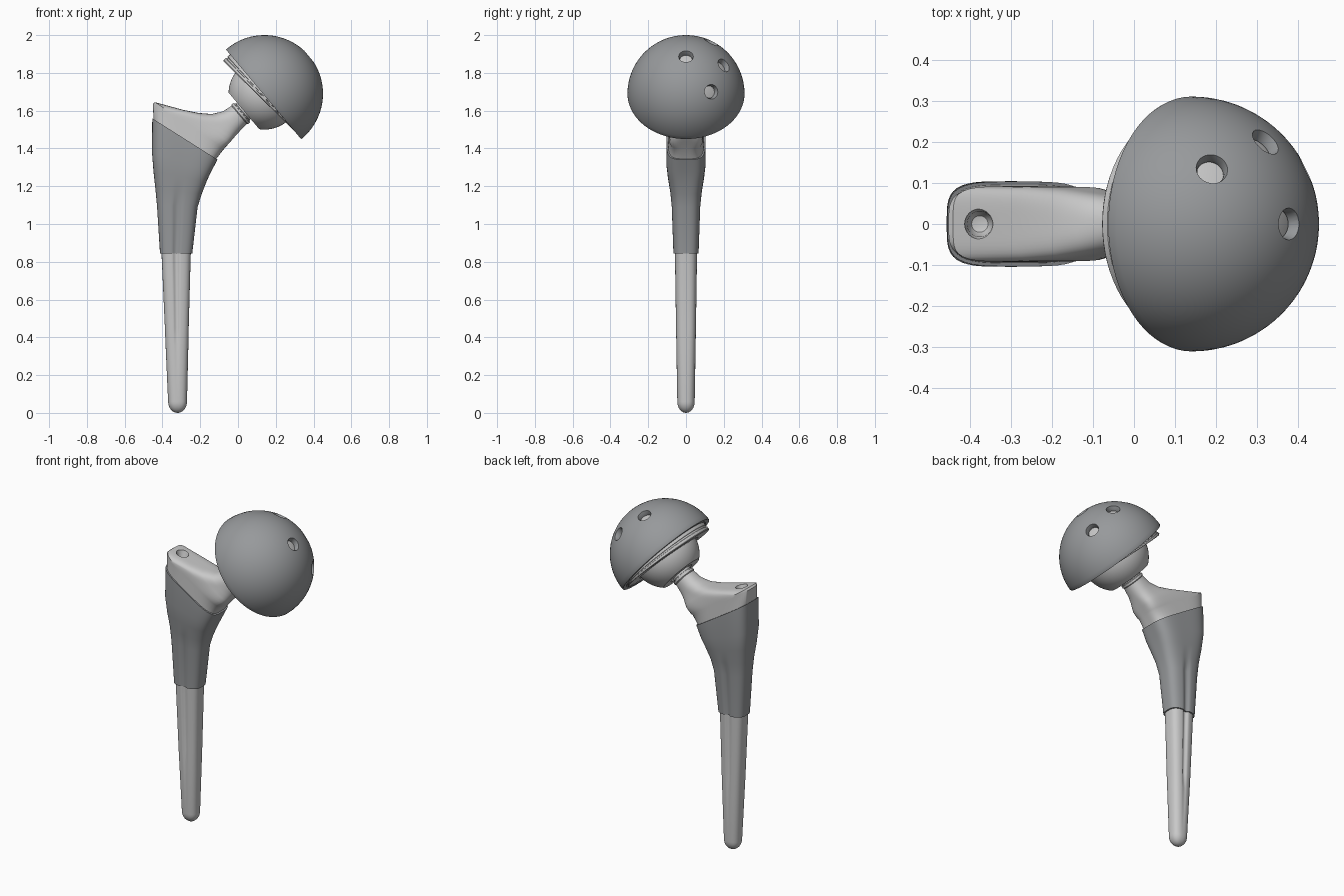
import bpy, bmesh, math
from mathutils import Vector, Matrix

if "Cube" in bpy.data.objects:
    bpy.data.objects.remove(bpy.data.objects["Cube"])

CENTRE = Vector((0.14, 0, 1.69))      # joint centre
JOINT = Matrix.Translation(CENTRE) @ Matrix.Rotation(math.radians(50), 4, 'Y')


def material(name, r, g, b):
    m = bpy.data.materials.new(name)
    m.diffuse_color = (r, g, b, 1)
    m.use_nodes = True
    m.node_tree.nodes["Principled BSDF"].inputs["Base Color"].default_value = m.diffuse_color
    return m


METAL = material("polished metal", 0.58, 0.58, 0.58)
POROUS = material("porous grey", 0.31, 0.32, 0.33)
PLASTIC = material("liner grey", 0.56, 0.56, 0.56)


def smooth(ob, angle=35):
    bpy.ops.object.select_all(action='DESELECT')
    ob.select_set(True)
    bpy.context.view_layer.objects.active = ob
    bpy.ops.object.shade_smooth_by_angle(angle=math.radians(angle))


def loft(name, rings, mat):
    """Skin a list of equal-length point rings, closing the ends."""
    bm = bmesh.new()
    vr = [[bm.verts.new(p) for p in ring] for ring in rings]
    n = len(vr[0])
    for a, b in zip(vr, vr[1:]):
        for i in range(n):
            j = (i + 1) % n
            bm.faces.new((a[i], a[j], b[j], b[i]))
    bm.faces.new(vr[0])
    bm.faces.new(vr[-1])
    bmesh.ops.remove_doubles(bm, verts=bm.verts, dist=1e-5)
    bmesh.ops.recalc_face_normals(bm, faces=bm.faces)
    me = bpy.data.meshes.new(name)
    bm.to_mesh(me)
    bm.free()
    me.materials.append(mat)
    ob = bpy.data.objects.new(name, me)
    bpy.context.collection.objects.link(ob)
    smooth(ob)
    return ob


def lathe(name, profile, mat, matrix=JOINT, segs=72):
    turn = [2 * math.pi * i / segs for i in range(segs)]
    return loft(name, [[matrix @ Vector((max(r, 1e-7) * math.cos(t), max(r, 1e-7) * math.sin(t), z))
                        for t in turn] for r, z in profile], mat)


def arc(radius, end=90, steps=24):
    """Profile points from the pole down to an angle from the pole."""
    angles = [math.radians(end * i / steps) for i in range(steps + 1)]
    return [(radius * math.sin(a), radius * math.cos(a)) for a in angles]


def cut(ob, cutter):
    mod = ob.modifiers.new("hole", 'BOOLEAN')
    mod.object = cutter
    mod.solver = 'EXACT'
    smooth(ob)
    bpy.ops.object.modifier_apply(modifier=mod.name)
    bpy.data.objects.remove(cutter)


# Stem stations: left x, z, right x, z, half depth, squareness
STEM = [
    (-.37, .06, -.27, .06, .046, 2.3),
    (-.383, .35, -.263, .35, .051, 2.8),
    (-.387, .45, -.261, .45, .053, 3),
    (-.405, .845, -.25, .845, .059, 3),
    (-.421, 1.1, -.222, 1.09, .068, 3),
    (-.43, 1.19, -.2, 1.16, .076, 3),
    (-.44, 1.28, -.175, 1.225, .088, 3.5),
    (-.448, 1.38, -.15, 1.28, .096, 4),
    (-.447, 1.555, -.115, 1.345, .095, 4),
    (-.451, 1.637, -.08, 1.39, .092, 4),
    (-.44, 1.645, -.072, 1.4, .092, 5),
    (-.29, 1.604, -.045, 1.43, .09, 5),
    (-.21, 1.588, -.03, 1.447, .083, 4),
    (-.14, 1.582, -.013, 1.467, .074, 3),
    (-.08, 1.596, .01, 1.492, .066, 2.4),
    (-.026, 1.631, .054, 1.537, .062, 2),
]


def section(s, grow=0, segs=72):
    """Squared oval between the two rails, dented by the long side grooves."""
    lx, lz, rx, rz, h, n = s
    a, b = Vector((lx, 0, lz)), Vector((rx, 0, rz))
    mid, half = (a + b) / 2, (b - a) / 2
    half += half.normalized() * grow
    groove = .011 if .4 < lz < 1.15 else 0
    pts = []
    for i in range(segs):
        t = 2 * math.pi * i / segs
        c, q = math.cos(t), math.sin(t)
        k = (abs(c) ** n + abs(q) ** n) ** (-1 / n)
        u, v = c * k, q * k
        y = v * (h + grow)
        if abs(v) > 0.5:
            y -= math.copysign(groove * math.exp(-(u / 0.17) ** 4), v)
        pts.append(mid + half * u + Vector((0, y, 0)))
    return pts


# Rounded tip: the first station shrunk along a quarter circle
tip = []
for i in range(1, 8):
    a = math.radians(90 * i / 8)
    tip.append([Vector((-.32 + (p.x + .32) * math.sin(a), p.y * math.sin(a), .06 * (1 - math.cos(a))))
                for p in section(STEM[0])])
tip.insert(0, [Vector((-.32 + (p.x + .32) * .05, p.y * .05, 0)) for p in tip[0]])

# Stem with shoulder and neck, and the extraction hole in the shoulder
stem = loft("stem", tip + [section(s) for s in STEM], METAL)
pit = [(0, -.05), (.02, -.045), (.029, -.03), (.031, -.008), (.037, .004), (.037, .08), (0, .08)]
cut(stem, lathe("shoulder_hole_cutter", pit, METAL, Matrix.Translation((-.375, 0, 1.625)), 32))
smooth(stem)

# Rough coating sleeve around the upper stem
loft("stem_coating", [section(s, .008) for s in STEM[3:9]], POROUS)

# Collar between neck and ball
lathe("neck_collar", [(0, -.08), (.056, -.08), (.056, -.15), (.062, -.152), (.062, -.157),
                      (.068, -.158), (.068, -.17), (.06, -.178), (0, -.178)], METAL)

# Ball head, cut flat on the neck side
ball_end = math.degrees(math.acos(-.142 / .19))
lathe("ball_head", arc(.19, ball_end, 32) + [(.075, -.142), (.07, -.132), (0, -.132)], METAL)

# Cup shell with four screw holes
cup = lathe("cup_shell", arc(.31) + [(.308, -.006), (.283, -.006)] + arc(.28)[::-1], POROUS)
bore = [(0, .2), (.033, .2), (.033, .29), (.043, .32), (.043, .4), (0, .4)]
for d in [(.77, 0, .64), (.18, .2, .15), (.05, .135, .275), (.28, .135, .01)]:
    turn = Vector(d).to_track_quat('Z', 'Y').to_matrix().to_4x4()
    cut(cup, lathe("screw_hole_cutter", bore, POROUS, Matrix.Translation(CENTRE) @ turn, 24))
smooth(cup)

# Liner with a raised lip: its lower face is a wedge, deeper on the outer side
rim = [(.276, -.012), (.272, -.013), (.272, -.018), (.276, -.019),
       (.276, -.027), (.271, -.03), (.2, -.03), (.193, -.025)]
liner = lathe("cup_liner", arc(.276) + rim + arc(.191)[::-1], PLASTIC)
inverse = JOINT.inverted()
for v in liner.data.vertices:
    p = inverse @ v.co
    if p.z < -.005:
        p.z *= 1 - .9 * p.x / .276
        v.co = JOINT @ p
smooth(liner)
